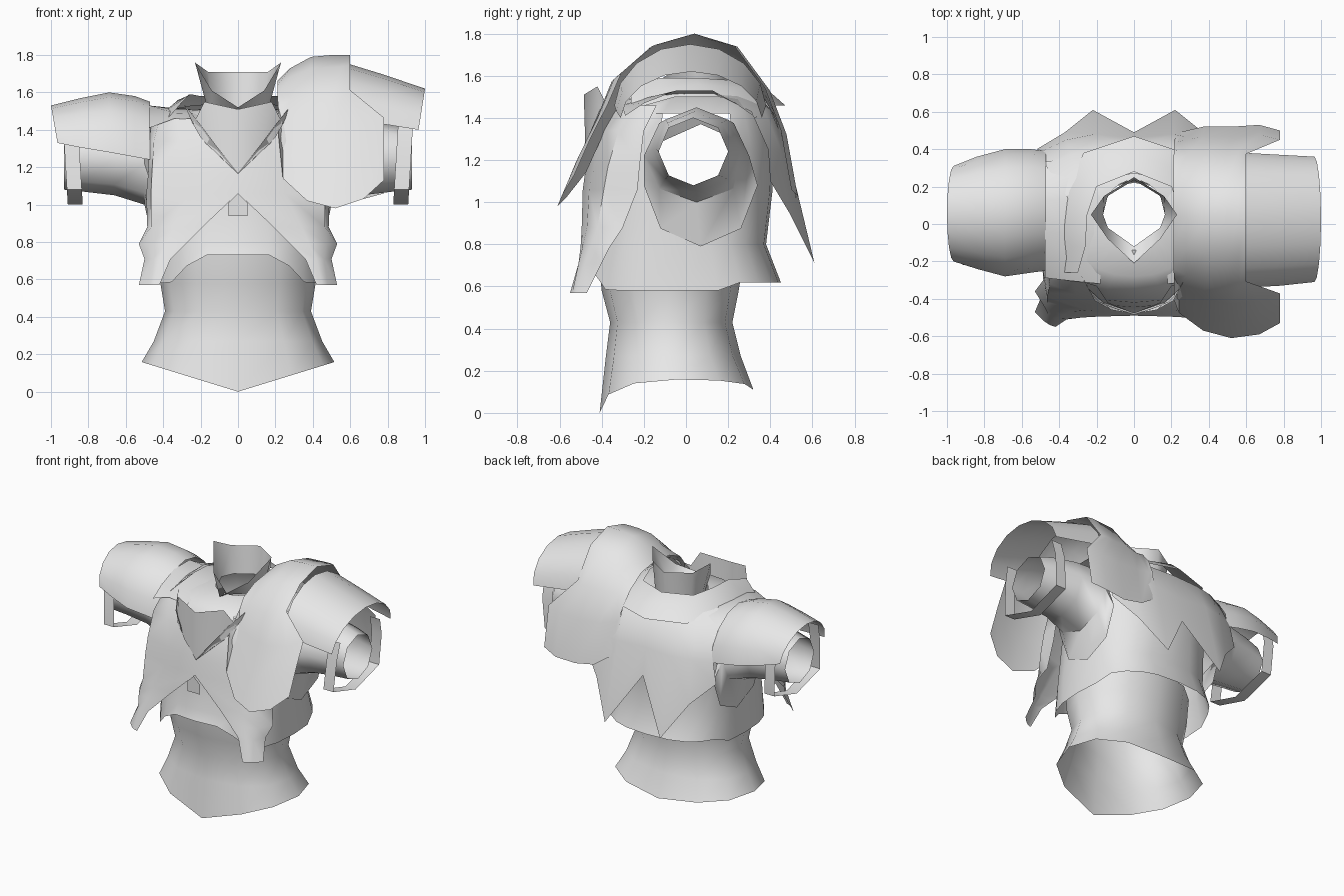
import bpy, math

steel = bpy.data.materials.new("plain_grey")
steel.diffuse_color = (0.8, 0.8, 0.8, 1)


def surface(name, rows, closed=False, mirror=False, skip=None):
    """Skin a grid of points; optionally loop each row, mirror in x, leave holes."""
    n = len(rows[0])
    verts = [p for row in rows for p in row]
    faces = []
    for r in range(len(rows) - 1):
        for c in range(n if closed else n - 1):
            d = (c + 1) % n
            f = (r * n + c, r * n + d, (r + 1) * n + d, (r + 1) * n + c)
            mid = [sum(verts[i][k] for i in f) / 4 for k in range(3)]
            if not (skip and skip(*mid)):
                faces.append(f)
    me = bpy.data.meshes.new(name)
    me.from_pydata(verts, [], faces)
    me.materials.append(steel)
    ob = bpy.data.objects.new(name, me)
    bpy.context.collection.objects.link(ob)
    bpy.ops.object.select_all(action='DESELECT')
    ob.select_set(True)
    bpy.context.view_layer.objects.active = ob
    bpy.ops.object.shade_smooth_by_angle(angle=math.radians(50))
    if mirror:
        ob.modifiers.new("mirror", 'MIRROR')
    return ob


def power(v, e):
    return math.copysign(abs(v) ** e, v)


def ring(rx, y0, y1, z, n=24, e=0.75):
    """Horizontal boxy oval; z may be a function of x and y."""
    pts = []
    for i in range(n):
        a = 2 * math.pi * i / n
        x = rx * power(math.cos(a), e)
        y = (y0 + y1) / 2 + (y1 - y0) / 2 * power(math.sin(a), e)
        pts.append((x, y, z(x, y) if callable(z) else z))
    return pts


def arm_ring(x, cy, cz, ry, rz, n=8):
    return [(x, cy + ry * math.cos(2 * math.pi * i / n),
             cz + rz * math.sin(2 * math.pi * i / n)) for i in range(n)]


# Waist: open tube with a pointed front hem
def waist_hem(x, y):
    return (0.0 if y < 0 else 0.11) + (0.16 if y < 0 else 0.05) * abs(x) / 0.52

surface("waist", [ring(0.515, -0.41, 0.32, waist_hem, 12, 0.86),
                  ring(0.45, -0.38, 0.26, 0.27, 12, 0.88),
                  ring(0.39, -0.36, 0.22, 0.43, 12, 0.9),
                  ring(0.415, -0.40, 0.25, 0.58, 12, 0.9),
                  ring(0.42, -0.42, 0.28, 0.77, 12, 0.9)], closed=True)


# Chest: arched front hem, open armholes and neck
def chest_hem(x, y):
    if y > 0.2:
        return 0.62
    return 0.58 + (0.15 * min(1, max(0, (0.36 - abs(x)) / 0.14)) if y < 0 else 0)

surface("chest", [ring(0.46, -0.49, 0.45, chest_hem),
                  ring(0.45, -0.46, 0.38, 0.80),
                  ring(0.455, -0.445, 0.41, 1.05, e=0.85),
                  ring(0.455, -0.42, 0.42, 1.25, e=0.88),
                  ring(0.45, -0.36, 0.37, 1.42, e=0.85),
                  ring(0.34, -0.28, 0.32, 1.49, e=0.9),
                  ring(0.165, -0.14, 0.235, 1.515, e=1)], closed=True,
        skip=lambda x, y, z: abs(x) > 0.39 and 1.05 < z < 1.42 and -0.13 < y < 0.21)

# Vest front: two panels that part below the breastbone and flare at the hem
front_rows = []
for z, xi, yi, xm, ym, xo, yo, xs, ys in [
        (1.46, 0.20, -0.33, 0.33, -0.29, 0.42, -0.25, 0.46, -0.14),
        (1.34, 0.14, -0.42, 0.31, -0.375, 0.45, -0.32, 0.475, -0.20),
        (1.17, 0.0, -0.475, 0.25, -0.435, 0.46, -0.37, 0.48, -0.22),
        (1.06, 0.0, -0.49, 0.25, -0.46, 0.465, -0.39, 0.49, -0.23),
        (0.88, 0.19, -0.495, 0.34, -0.47, 0.465, -0.42, 0.485, -0.30),
        (0.79, 0.28, -0.50, 0.38, -0.49, 0.475, -0.45, 0.53, -0.36),
        (0.71, 0.36, -0.51, 0.42, -0.51, 0.46, -0.48, 0.50, -0.40),
        (0.57, 0.42, -0.55, 0.45, -0.54, 0.48, -0.52, 0.53, -0.47)]:
    front_rows.append([(xi, yi, z), (xm, ym, z), (xo, yo, z), (xs, ys, z)])
surface("vest_front", front_rows, mirror=True)

# Vest back: two pointed tails
surface("vest_back", [
    [(0, 0.27, 1.54), (0.12, 0.25, 1.54), (0.25, 0.22, 1.53), (0.36, 0.15, 1.51)],
    [(0, 0.41, 1.44), (0.20, 0.40, 1.44), (0.34, 0.37, 1.44), (0.47, 0.31, 1.43)],
    [(0, 0.46, 1.25), (0.21, 0.48, 1.25), (0.36, 0.45, 1.25), (0.49, 0.39, 1.25)],
    [(0, 0.49, 1.06), (0.22, 0.61, 0.71), (0.37, 0.49, 0.95), (0.52, 0.40, 1.10)],
], mirror=True)

# Shoulder yoke bridging vest front and back
surface("shoulder_yoke", [[(0.18, y, z - 0.005), (0.34, y * 0.95, z), (0.475, y * 0.9, zo)]
                          for y, z, zo in [(-0.32, 1.46, 1.41), (-0.22, 1.49, 1.47),
                                           (-0.05, 1.51, 1.53), (0.14, 1.515, 1.53),
                                           (0.26, 1.49, 1.47), (0.37, 1.44, 1.40)]],
        mirror=True)

# Buckle tab
surface("buckle", [[(0, -0.505, 1.06), (0, -0.505, 0.94)],
                   [(0.05, -0.505, 1.01), (0.05, -0.505, 0.94)]], mirror=True)

# Bib: pointed plate below the throat, with a swept-back strip on each side
surface("bib", [
    [(0, -0.485, 1.51), (0.18, -0.42, 1.55), (0.24, -0.36, 1.43)],
    [(0, -0.475, 1.17), (0.11, -0.45, 1.27), (0.20, -0.405, 1.36)],
], mirror=True)
surface("bib_tips", [
    [(0, -0.48, 1.17), (0.12, -0.46, 1.32), (0.21, -0.41, 1.44), (0.29, -0.26, 1.54)],
    [(0, -0.475, 1.165), (0.18, -0.41, 1.33), (0.24, -0.35, 1.43), (0.29, -0.26, 1.54)],
], mirror=True)

# Lapel collar lying round the neck
surface("lapel_collar", [
    [(0, 0.28, 1.58), (0.2, 0.20, 1.58), (0.25, 0.05, 1.59), (0.26, -0.12, 1.59),
     (0.30, -0.26, 1.55)],
    [(0, 0.38, 1.54), (0.25, 0.28, 1.54), (0.32, 0.06, 1.56), (0.33, -0.12, 1.54),
     (0.35, -0.26, 1.49)],
    [(0, 0.47, 1.46), (0.27, 0.38, 1.46), (0.37, 0.15, 1.50), (0.39, -0.05, 1.50),
     (0.40, -0.26, 1.44)]], mirror=True)

# Neck collar: open at the throat, with side points
surface("neck_collar", [
    [(0, -0.12, 1.50), (0.14, -0.02, 1.51), (0.165, 0.05, 1.52), (0.14, 0.15, 1.51),
     (0, 0.235, 1.51)],
    [(0, -0.21, 1.52), (0.14, -0.08, 1.61), (0.23, 0.05, 1.76), (0.16, 0.15, 1.71),
     (0, 0.25, 1.71)]], mirror=True)

# Sleeves, flared where they meet the chest
surface("sleeves", [arm_ring(0.455, 0.07, 1.08, 0.27, 0.29),
                    arm_ring(0.50, 0.05, 1.22, 0.25, 0.22),
                    arm_ring(0.66, 0.05, 1.25, 0.21, 0.20),
                    arm_ring(0.83, 0.04, 1.25, 0.18, 0.18),
                    arm_ring(0.93, 0.035, 1.24, 0.165, 0.16)], closed=True, mirror=True)

# Straps hanging below the sleeve ends
strap = [(-0.17, 1.42), (-0.20, 1.30), (-0.22, 1.08), (0.04, 1.0), (0.30, 1.08),
         (0.31, 1.30), (0.28, 1.42)]
surface("cuff_straps", [[(x + (z - 1) * 0.06, y, z) for y, z in strap]
                        for x in (0.83, 0.91)], mirror=True)


# Rounded shoulder shells: arcs from front edge over the top to back edge
def arch(x, yf, yb, zb, zt, lean=0.0, n=8):
    pts = []
    for i in range(n + 1):
        a = math.pi * i / n
        s = math.sin(a) ** 1.08
        pts.append((x + lean * s, (yf + yb) / 2 - (yb - yf) / 2 * math.cos(a),
                    zb + (zt - zb) * s))
    return pts

surface("left_shoulder_shell", [arch(-0.47, -0.25, 0.39, 1.24, 1.55),
                                arch(-0.55, -0.26, 0.40, 1.255, 1.58),
                                arch(-0.69, -0.28, 0.40, 1.28, 1.60),
                                arch(-0.84, -0.24, 0.36, 1.305, 1.57),
                                arch(-0.965, -0.20, 0.31, 1.33, 1.53, -0.035)])

surface("right_outer_plate", [arch(0.60, -0.34, 0.38, 1.46, 1.75),
                              arch(0.78, -0.33, 0.37, 1.43, 1.695),
                              arch(0.965, -0.31, 0.36, 1.40, 1.62, 0.035)])

# Large right pauldron with long front and back lobes
plates = []
for x, xt, yf, zf, yb, zb, zt in [
        (0.215, 0.21, -0.41, 1.38, 0.45, 1.36, 1.66),
        (0.24, 0.28, -0.475, 1.14, 0.49, 1.14, 1.73),
        (0.37, 0.39, -0.57, 1.02, 0.52, 1.05, 1.79),
        (0.52, 0.50, -0.61, 0.98, 0.52, 1.02, 1.80),
        (0.67, 0.56, -0.59, 1.03, 0.53, 1.03, 1.80),
        (0.78, 0.60, -0.53, 1.13, 0.50, 1.06, 1.80)]:
    def f(z0, t):
        return z0 + (zt - z0) * t
    plates.append([(x, yf, zf), (x, 0.86 * yf, f(zf, 0.25)), (x, 0.70 * yf, f(zf, 0.5)),
                   (xt, 0.58 * yf, f(zf, 0.72)), (xt, 0.28 * yf, f(zf, 0.92)),
                   (xt, 0.04, zt), (xt, 0.46 * yb, f(zb, 0.92)),
                   (xt, 0.75 * yb, f(zb, 0.65)), (x, 0.90 * yb, f(zb, 0.38)),
                   (x, yb, zb)])
surface("right_pauldron", plates)
